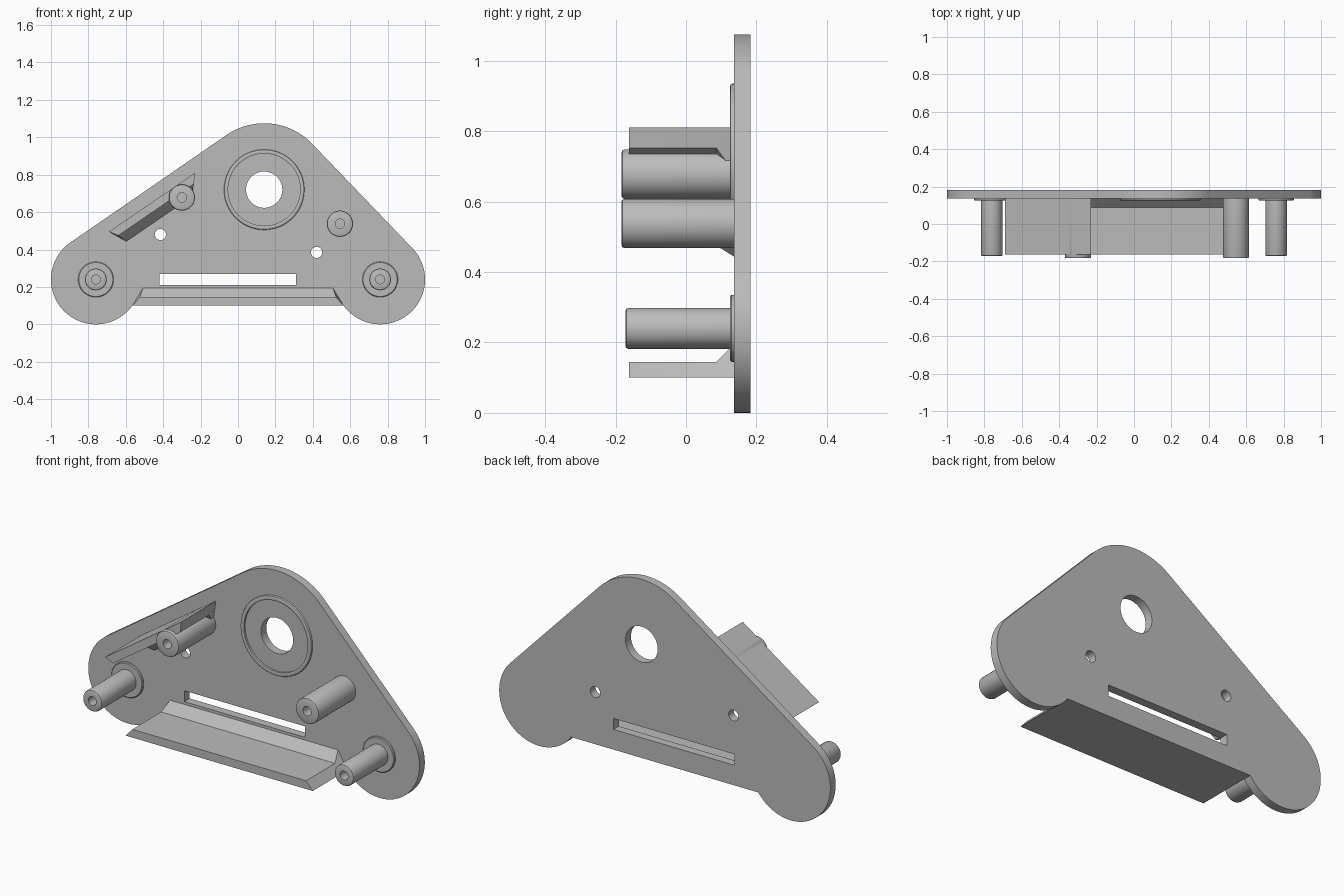
import bpy, bmesh, math
from mathutils import Vector

cube = bpy.data.objects.get("Cube")
if cube:
    bpy.data.objects.remove(cube, do_unlink=True)

grey = bpy.data.materials.new("plain_grey")
grey.use_nodes = True
COLOR = (0.5, 0.5, 0.5, 1)
grey.diffuse_color = COLOR
grey.node_tree.nodes["Principled BSDF"].inputs["Base Color"].default_value = COLOR

FRONT, BACK = 0.137, 0.183        # plate faces along y
LOBE, LOBE_R = Vector((0.76, 0.24)), 0.24
TOP, TOP_R = Vector((0.14, 0.72)), 0.355


def finish(obj):
    obj.data.materials.clear()
    obj.data.materials.append(grey)
    bpy.ops.object.select_all(action='DESELECT')
    obj.select_set(True)
    bpy.context.view_layer.objects.active = obj
    bpy.ops.object.shade_smooth_by_angle(angle=math.radians(35))


def from_bmesh(name, bm):
    bmesh.ops.recalc_face_normals(bm, faces=bm.faces)
    mesh = bpy.data.meshes.new(name)
    bm.to_mesh(mesh)
    bm.free()
    obj = bpy.data.objects.new(name, mesh)
    bpy.context.collection.objects.link(obj)
    finish(obj)


def arc(c, r, a0, a1, n=32):
    return [(c[0] + r * math.cos(a0 + (a1 - a0) * i / n),
             c[1] + r * math.sin(a0 + (a1 - a0) * i / n)) for i in range(n + 1)]


def circle(c, r, n=48):
    return arc(c, r, 0, 2 * math.pi, n)[:-1]


def tangent_angle(c0, r0, c1, r1, side):
    """Normal angle of the outer tangent shared by two circles."""
    d = c1 - c0
    return math.atan2(d.y, d.x) + side * math.acos((r0 - r1) / d.length)


def plate():
    left = Vector((-LOBE.x, LOBE.y))
    a_right = tangent_angle(LOBE, LOBE_R, TOP, TOP_R, -1)
    a_left = tangent_angle(left, LOBE_R, TOP, TOP_R, 1)
    notch = math.asin((LOBE.y - 0.1) / LOBE_R)     # lobe meets straight base
    outline = arc(LOBE, LOBE_R, -math.pi + notch, a_right, 48)
    outline += arc(TOP, TOP_R, a_right, a_left)
    outline += arc(left, LOBE_R, a_left, 2 * math.pi - notch, 48)
    slot = [(-0.42, 0.21), (0.31, 0.21), (0.31, 0.27), (-0.42, 0.27)]
    loops = [outline, slot, circle(TOP, 0.097),
             circle((-0.415, 0.48), 0.03, 24), circle((0.42, 0.385), 0.03, 24)]
    curve = bpy.data.curves.new("mounting_plate", 'CURVE')
    curve.dimensions = '2D'
    curve.fill_mode = 'BOTH'
    curve.extrude = (BACK - FRONT) / 2
    for pts in loops:
        s = curve.splines.new('POLY')
        s.points.add(len(pts) - 1)
        for p, (x, z) in zip(s.points, pts):
            p.co = (x, z, 0, 1)
        s.use_cyclic_u = True
    obj = bpy.data.objects.new("mounting_plate", curve)
    bpy.context.collection.objects.link(obj)
    obj.rotation_euler.x = math.pi / 2
    obj.location.y = (FRONT + BACK) / 2
    bpy.ops.object.select_all(action='DESELECT')
    obj.select_set(True)
    bpy.context.view_layer.objects.active = obj
    bpy.ops.object.convert(target='MESH')
    finish(bpy.context.view_layer.objects.active)


def lathe(name, c, profile, n=48):
    """Turn (radius, y) points around the y axis through c."""
    bm = bmesh.new()
    verts = [bm.verts.new((c[0] + r, y, c[1])) for r, y in profile]
    edges = [bm.edges.new(p) for p in zip(verts, verts[1:])]
    bmesh.ops.spin(bm, geom=verts + edges, cent=(c[0], 0, c[1]), axis=(0, 1, 0),
                   angle=2 * math.pi, steps=n, use_duplicate=False)
    bmesh.ops.remove_doubles(bm, verts=bm.verts, dist=1e-5)
    from_bmesh(name, bm)


def post(name, c, r, tip, hole, flange=None):
    """Hollow-ended round post with an optional washer at its foot."""
    e = 0.008
    profile = [(0, tip + 0.12), (hole, tip + 0.12), (hole, tip),
               (r - e, tip), (r - e * 0.3, tip + e * 0.3), (r, tip + e)]
    if flange:
        profile += [(r, 0.125), (flange - 0.004, 0.125), (flange, 0.129)]
        r = flange
    lathe(name, c, profile + [(r, FRONT + 0.005)])


def lip(name, origin, along, up, starts, ends):
    """Shelf with a 45 degree root fillet and trimmed ends."""
    t = 0.045
    section = [(-0.162, 0), (FRONT + 0.001, 0), (FRONT + 0.001, 0.096),
               (0.087, t), (-0.162, t)]
    level = [0, 0, 2, 1, 1]
    o, u, v = Vector(origin), Vector(along).normalized(), Vector(up).normalized()
    bm = bmesh.new()
    rings = []
    for trim in (starts, ends):
        ring = []
        for (y, h), k in zip(section, level):
            p = o + u * trim[k] + v * h
            ring.append(bm.verts.new((p.x, y, p.y)))
        rings.append(ring)
    a, b = rings
    n = len(section)
    for i in range(n):
        j = (i + 1) % n
        bm.faces.new((a[i], a[j], b[j], b[i]))
    bm.faces.new(a)
    bm.faces.new(b)
    bmesh.ops.triangulate(bm, faces=[f for f in bm.faces if len(f.verts) > 4])
    from_bmesh(name, bm)


plate()

# Raised rim around the large bore
lathe("bore_rim", TOP, [(0.193, FRONT + 0.003), (0.193, 0.126), (0.195, 0.125), (0.209, 0.125),
                        (0.213, 0.127), (0.215, 0.131), (0.215, FRONT + 0.003)], 64)

# Posts
for side, x in (("left", LOBE.x), ("right", -LOBE.x)):
    post(side + "_lower_post", (x, LOBE.y), 0.058, -0.172, 0.024, 0.095)
post("left_upper_post", (0.545, 0.538), 0.07, -0.183, 0.025)
post("right_upper_post", (-0.3, 0.678), 0.07, -0.183, 0.025)

# Shelves
lip("bottom_shelf", (0, 0.1), (1, 0), (0, 1),
    (-0.565, -0.525, -0.507), (0.565, 0.525, 0.507))
lip("slanted_shelf", (-0.69, 0.495), (0.46, 0.315), (0.315, -0.46),
    (0, 0.03, 0.048), (0.5575, 0.52, 0.47))
